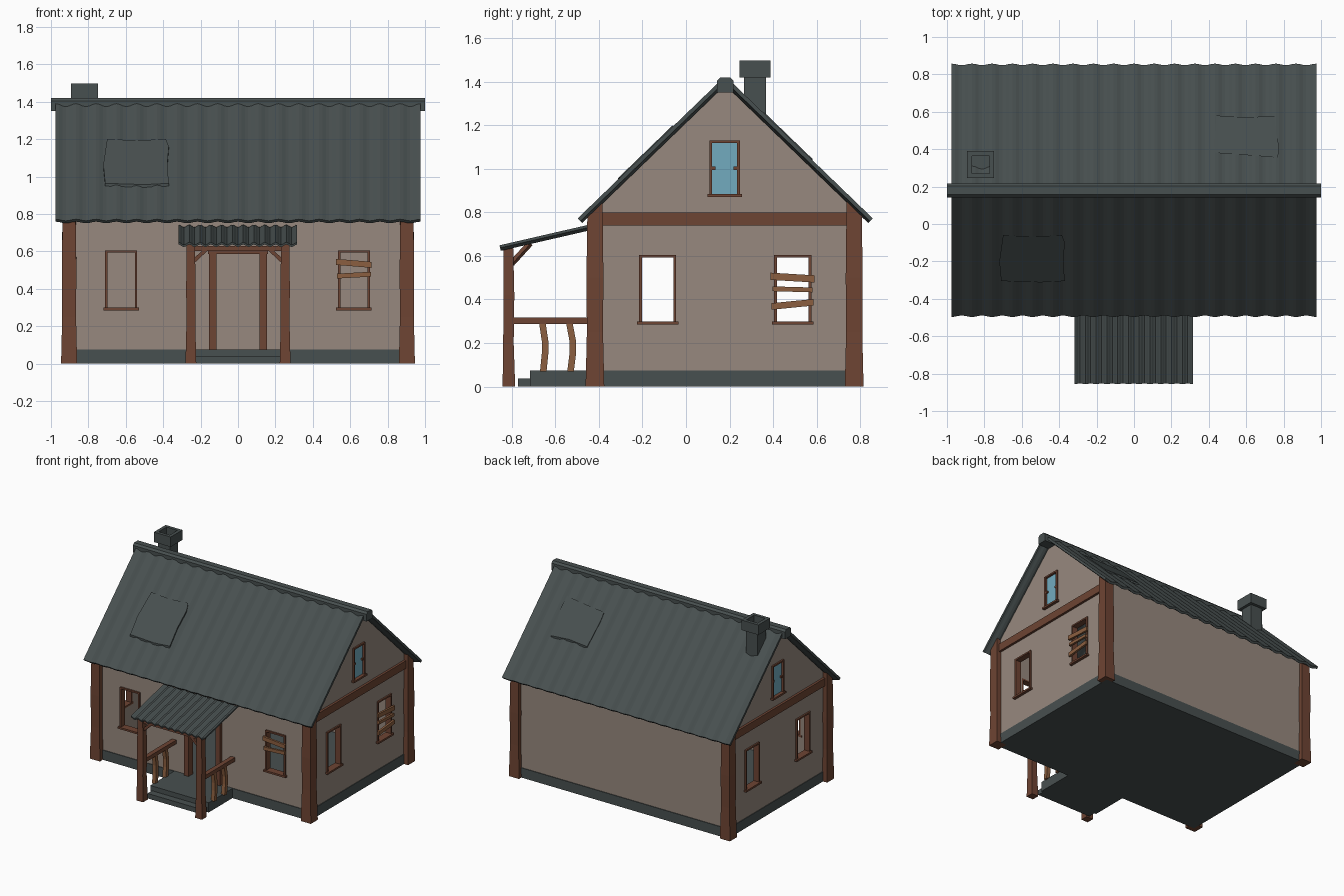
import bpy, bmesh, math
from mathutils import Vector

if "Cube" in bpy.data.objects:
    bpy.data.objects.remove(bpy.data.objects["Cube"])


def material(name, rgb):
    m = bpy.data.materials.new(name)
    m.diffuse_color = (*rgb, 1)
    m.use_nodes = True
    m.node_tree.nodes["Principled BSDF"].inputs["Base Color"].default_value = m.diffuse_color
    return m


PLASTER = material("plaster", (0.31, 0.25, 0.21))
SLATE = material("dark slate", (0.064, 0.079, 0.079))
WOOD = material("brown timber", (0.155, 0.058, 0.033))
PLANK = material("light plank", (0.26, 0.114, 0.05))
GLASS = material("blue glass", (0.17, 0.41, 0.52))
RIDGE_Y, FRONT, BACK, SIDE = 0.18, -0.42, 0.78, 0.905


def roof_z(y, off=0.0):
    return 1.405 + off - 0.965 * abs(y - RIDGE_Y)


def make(name, mat, solids):
    """Each solid is a list of cross-sections (equal-length rings) lofted and capped."""
    bm = bmesh.new()
    for rings in solids:
        vs = [[bm.verts.new(p) for p in r] for r in rings]
        n = len(vs[0])
        for a, b in zip(vs, vs[1:]):
            for i in range(n):
                bm.faces.new((a[i], a[(i + 1) % n], b[(i + 1) % n], b[i]))
        bm.faces.new(vs[0][::-1])
        bm.faces.new(vs[-1])
    bmesh.ops.recalc_face_normals(bm, faces=bm.faces)
    me = bpy.data.meshes.new(name)
    bm.to_mesh(me)
    bm.free()
    me.materials.append(mat)
    ob = bpy.data.objects.new(name, me)
    bpy.context.collection.objects.link(ob)
    return ob


def rect(x0, x1, y0, y1, z):
    return [(x0, y0, z), (x1, y0, z), (x1, y1, z), (x0, y1, z)]


def block(x0, x1, y0, y1, z0, z1):
    return [rect(x0, x1, y0, y1, z0), rect(x0, x1, y0, y1, z1)]


def square(x, y, r, z):
    return rect(x - r, x + r, y - r, y + r, z)


def prism(profile, x0, x1):
    return [[(x, y, z) for y, z in profile] for x in (x0, x1)]


def strut(p, q, w):
    p, q = Vector(p), Vector(q)
    d = (q - p).normalized()
    a = d.orthogonal().normalized() if abs(d.x) < 0.1 else Vector((0, 1, 0))
    a, b = a * w / 2, d.cross(a).normalized() * w / 2
    return [[c + a + b, c + a - b, c - a - b, c - a + b] for c in (p, q)]


# Wall-relative points: u along the wall, o outward from it
def on_wall(side, u, o, z):
    return {"front": (u, FRONT - o, z), "right": (SIDE + o, u, z),
            "left": (-SIDE - o, u, z)}[side]


def board(side, u0, u1, o0, o1, za, zb, h):
    return [[on_wall(side, u, o, z + k) for o, k in ((o0, 0), (o1, 0), (o1, h), (o0, h))]
            for u, z in ((u0, za), (u1, zb))]


def wall_block(side, u0, u1, o0, o1, z0, z1):
    return board(side, u0, u1, o0, o1, z0, z0, z1 - z0)


def window(name, side, u0, u1, z0, z1, t=0.012):
    make(name, WOOD, [
        wall_block(side, u0, u0 + t, -0.035, 0.012, z0, z1),
        wall_block(side, u1 - t, u1, -0.035, 0.012, z0, z1),
        wall_block(side, u0 + t, u1 - t, -0.035, 0.012, z1 - t, z1),
        wall_block(side, u0 - 0.01, u1 + 0.01, -0.035, 0.022, z0 - 0.002, z0 + t)])


def corrugated(name, x0, x1, waves, amp, eave, top, thick):
    """Wavy sheet running from eave to top, both (y, z)."""
    d = Vector((0, top[0] - eave[0], top[1] - eave[1])).normalized()
    nrm = Vector((0, -d.z, d.y))
    nrm *= 1 if nrm.z > 0 else -1
    n = waves * 6
    rows = []
    for i in range(n + 1):
        x = x0 + (x1 - x0) * i / n
        off = nrm * amp * math.cos(2 * math.pi * i / 6)
        rows.append([Vector((x, *e)) + off + nrm * s * thick / 2
                     for e, s in ((eave, -1), (top, -1), (top, 1), (eave, 1))])
    return make(name, SLATE, [rows])


# Stone base and porch steps
make("foundation", SLATE, [block(-0.91, 0.91, FRONT - 0.005, BACK + 0.005, 0, 0.075)])
make("porch_floor", SLATE, [block(-0.25, 0.25, -0.715, FRONT, 0, 0.075)])
make("porch_step", SLATE, [block(-0.235, 0.235, -0.77, -0.715, 0, 0.038)])

# Hollow walls with window and door openings
house = [(FRONT, 0.07), (FRONT, roof_z(FRONT, -0.012)), (RIDGE_Y, roof_z(RIDGE_Y, -0.012)),
         (BACK, roof_z(BACK, -0.012)), (BACK, 0.07)]
walls = make("walls", PLASTER, [prism(house, -SIDE, SIDE)])
room = make("room_cutter", PLASTER, [block(-0.872, 0.872, FRONT + 0.033, BACK - 0.033, 0, 2)])
SIDE_WINDOWS = ((-0.215, -0.045), (0.405, 0.575))
FRONT_WINDOWS = ((-0.71, -0.54), (0.535, 0.705))
holes = [block(-2, 2, a + 0.006, b - 0.006, 0.295, 0.6) for a, b in SIDE_WINDOWS]
holes += [block(a + 0.006, b - 0.006, -0.6, -0.3, 0.295, 0.6) for a, b in FRONT_WINDOWS]
holes += [block(-0.12, 0.12, -0.6, -0.3, 0.05, 0.59), block(-2, 2, 0.115, 0.24, 0.88, 1.125)]
openings = make("openings_cutter", PLASTER, holes)
for cutter in (room, openings):
    mod = walls.modifiers.new(cutter.name, "BOOLEAN")
    mod.operation, mod.solver, mod.object = "DIFFERENCE", "EXACT", cutter
    cutter.hide_render = True
    cutter.hide_set(True)

# Windows on the three pierced walls
for i, (a, b) in enumerate(FRONT_WINDOWS):
    window(f"front_window_{i}", "front", a, b, 0.287, 0.605)
for side in ("left", "right"):
    for i, (a, b) in enumerate(SIDE_WINDOWS):
        window(f"{side}_window_{i}", side, a, b, 0.287, 0.605)
    window(f"{side}_gable_window", side, 0.108, 0.247, 0.872, 1.13)
    make(f"{side}_gable_glass", GLASS, [wall_block(side, 0.112, 0.243, -0.012, -0.004, 0.88, 1.125)])
    make(f"{side}_broken_muntin", WOOD, [wall_block(side, a, a + 0.018, -0.004, 0.008, 0.995, 1.01)
                                         for a in (0.118, 0.219)])
    make(f"{side}_gable_beam", WOOD, [wall_block(side, FRONT, BACK, -0.01, 0.018, 0.74, 0.80)])

# Boards nailed over the broken windows
make("front_boards", PLANK, [board("front", 0.525, 0.715, 0.012, 0.028, 0.528, 0.512, 0.032),
                             board("front", 0.53, 0.71, 0.012, 0.028, 0.455, 0.465, 0.026)])
make("side_boards", PLANK, [board("right", 0.388, 0.59, 0.012, 0.028, 0.49, 0.478, 0.033),
                            board("right", 0.398, 0.58, 0.012, 0.028, 0.438, 0.433, 0.022),
                            board("right", 0.392, 0.585, 0.012, 0.028, 0.353, 0.372, 0.03)])

# Flared corner posts with tops cut to the roof slope
for sx, sn in ((-1, "left"), (1, "right")):
    for cy, sy, fn in ((-0.418, -1, "front"), (0.772, 1, "back")):
        cx = sx * 0.903
        top = [(x, y, roof_z(y, -0.018)) for x, y, _ in square(cx, cy, 0.035, 0)]
        make(f"{fn}_{sn}_corner_post", WOOD,
             [[square(cx, cy, 0.043, 0), square(cx, cy, 0.037, 0.25),
               square(cx, cy, 0.039, 0.5), top]])

# Main roof, ridge cap and repair patches
for name, eave in (("front_roof", -0.487), ("back_roof", 0.847)):
    corrugated(name, -0.975, 0.975, 18, 0.006, (eave, roof_z(eave)),
               (RIDGE_Y, roof_z(RIDGE_Y)), 0.018)
make("ridge_cap", SLATE, [prism([(0.143, 1.35), (0.143, 1.405), (0.157, 1.42), (0.203, 1.42),
                                 (0.217, 1.405), (0.217, 1.35)], -1, 1)])
patches = {"front_patch": [(-0.70, -0.06), (-0.54, -0.067), (-0.385, -0.06), (-0.37, -0.10),
                           (-0.378, -0.2), (-0.37, -0.305), (-0.5, -0.312), (-0.71, -0.305),
                           (-0.72, -0.2)],
           "back_patch": [(0.44, 0.58), (0.6, 0.57), (0.75, 0.578), (0.76, 0.48), (0.775, 0.42),
                          (0.77, 0.355), (0.58, 0.37), (0.435, 0.38), (0.43, 0.43)]}
for name, pts in patches.items():
    make(name, SLATE, [[[(x, y, roof_z(y, k)) for x, y in pts] for k in (0.012, 0.027)]])

# Hollow chimney
make("chimney", SLATE, [[square(-0.82, 0.317, r, z) for r, z in
                         ((0.05, 1.2), (0.05, 1.42), (0.072, 1.42), (0.072, 1.497),
                          (0.047, 1.497), (0.047, 1.3))]])

# Door frame
make("door_frame", WOOD, [wall_block("front", -0.155, -0.115, -0.035, 0.02, 0.075, 0.585),
                          wall_block("front", 0.115, 0.155, -0.035, 0.02, 0.075, 0.585),
                          wall_block("front", -0.16, 0.16, -0.035, 0.024, 0.585, 0.62)])

# Porch roof, posts, braces, rails and bent balusters
corrugated("porch_roof", -0.318, 0.316, 11, 0.007, (-0.853, 0.636), (-0.445, 0.73), 0.012)
make("porch_beam", WOOD, [block(-0.25, 0.25, -0.826, -0.804, 0.602, 0.628)])
for s, sn in ((-1, "left"), (1, "right")):
    x = s * 0.252
    make(f"{sn}_porch_post", WOOD, [[square(x, -0.813, 0.029, 0), square(x, -0.815, 0.024, 0.2),
                                     square(x, -0.813, 0.025, 0.42), square(x, -0.815, 0.022, 0.637)]])
    make(f"{sn}_porch_braces", WOOD, [
        strut((s * 0.235, -0.815, 0.55), (s * 0.165, -0.815, 0.615), 0.02),
        strut((x, -0.80, 0.565), (x, -0.715, 0.658), 0.02)])
    make(f"{sn}_rail", WOOD, [block(x - 0.018, x + 0.018, -0.80, FRONT, 0.288, 0.318)])
    make(f"{sn}_balusters", PLANK, [
        [square(x, y + dy, 0.015, z) for dy, z in ((0, 0.07), (b, 0.15), (b, 0.21), (-b / 2, 0.29))]
        for y, b in ((-0.655, 0.008), (-0.53, 0.01))])
